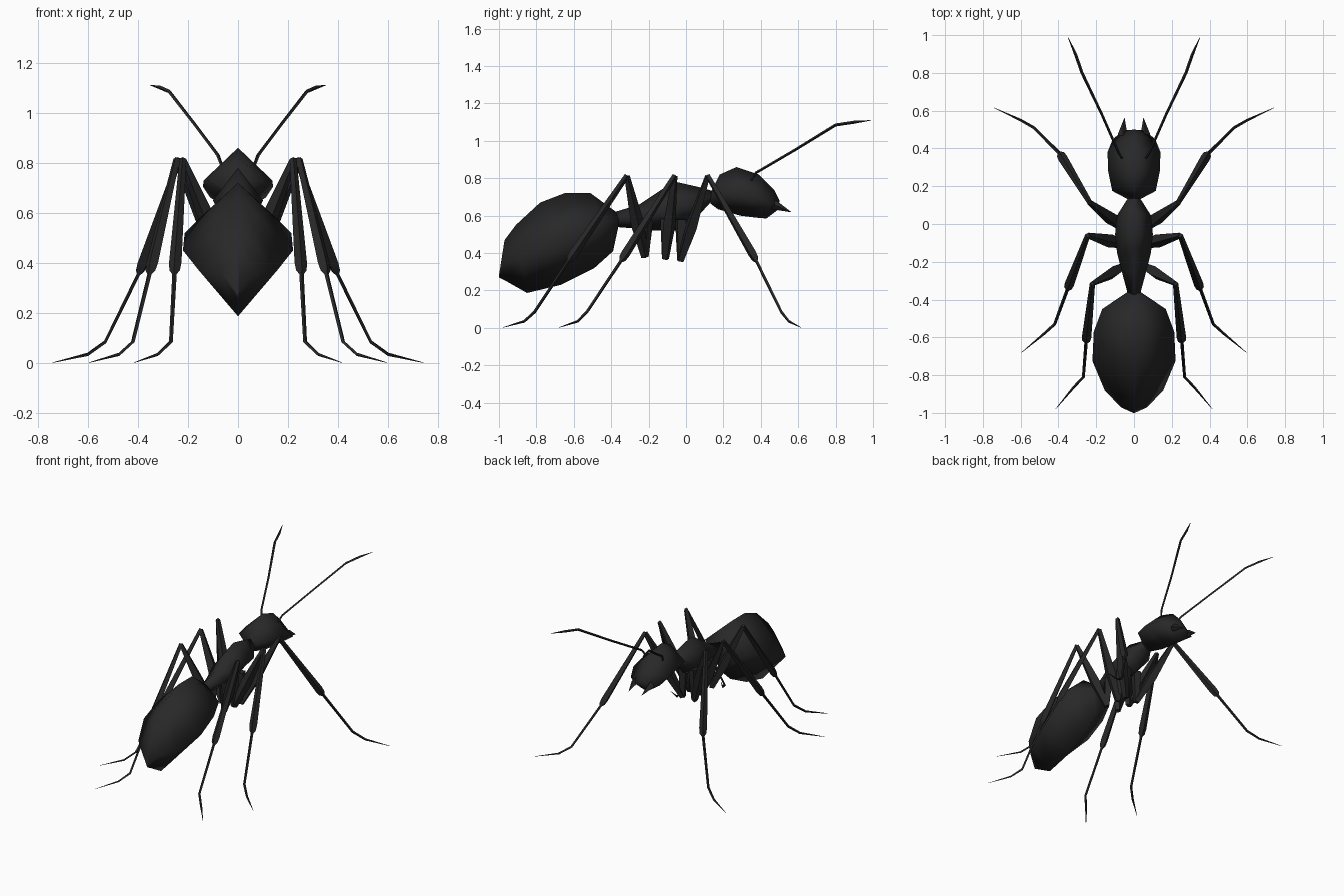
import bpy, bmesh, math
from mathutils import Vector

if "Cube" in bpy.data.objects:
    bpy.data.objects.remove(bpy.data.objects["Cube"])

black = bpy.data.materials.new("matte black")
black.diffuse_color = (0.021, 0.021, 0.021, 1)
black.use_nodes = True
black.node_tree.nodes["Principled BSDF"].inputs["Base Color"].default_value = black.diffuse_color


def skin(name, rings, angle, mirror=False):
    """Bridge four-cornered rings into a closed skin."""
    bm = bmesh.new()
    loops = [[bm.verts.new(p) for p in ring] for ring in rings]
    for a, b in zip(loops, loops[1:]):
        for i in range(4):
            j = (i + 1) % 4
            bm.faces.new((a[i], a[j], b[j], b[i]))
    bm.faces.new(loops[0])
    bm.faces.new(loops[-1])
    bmesh.ops.remove_doubles(bm, verts=bm.verts, dist=0.0002)
    bmesh.ops.recalc_face_normals(bm, faces=bm.faces)
    me = bpy.data.meshes.new(name)
    bm.to_mesh(me)
    bm.free()
    me.materials.append(black)
    ob = bpy.data.objects.new(name, me)
    bpy.context.collection.objects.link(ob)
    if mirror:
        ob.modifiers.new("Mirror", 'MIRROR').use_mirror_merge = False
    bpy.ops.object.select_all(action='DESELECT')
    ob.select_set(True)
    bpy.context.view_layer.objects.active = ob
    bpy.ops.object.shade_smooth_by_angle(angle=math.radians(angle))
    return ob


def body(name, sections):
    """Diamond sections: top (y, z), bottom (y, z), half width."""
    rings = []
    for ty, tz, by, bz, w in sections:
        my, mz = (ty + by) / 2, (tz + bz) / 2
        rings.append([(0, ty, tz), (w, my, mz), (0, by, bz), (-w, my, mz)])
    return skin(name, rings, 130)


def limb(name, points, ref):
    """Tapering square tube through (x, y, z, radius), mirrored in x."""
    pos = [Vector(p[:3]) for p in points]
    rings = []
    for i, p in enumerate(pos):
        t = Vector((0, 0, 0))
        if i > 0:
            t += (p - pos[i - 1]).normalized()
        if i < len(pos) - 1:
            t += (pos[i + 1] - p).normalized()
        if t.length < 0.6:  # sharp fold: cut level across the joint
            t = (pos[i + 1] - p)
        t.normalize()
        u = (ref - t * ref.dot(t)).normalized()
        v = t.cross(u)
        r = points[i][3]
        rings.append([p + u * r, p + v * r, p - u * r, p - v * r])
    return skin(name, rings, 50, True)


# Body
body("abdomen", [
    (-0.36, 0.61, -0.36, 0.55, 0.035),
    (-0.51, 0.72, -0.39, 0.41, 0.168),
    (-0.65, 0.72, -0.49, 0.32, 0.213),
    (-0.78, 0.67, -0.67, 0.23, 0.22),
    (-0.91, 0.55, -0.85, 0.187, 0.155),
    (-0.97, 0.47, -0.97, 0.255, 0.07),
    (-1.0, 0.28, -1.0, 0.27, 0.004)])
body("thorax", [
    (-0.38, 0.62, -0.38, 0.54, 0.03),
    (-0.25, 0.66, -0.25, 0.53, 0.065),
    (-0.13, 0.74, -0.17, 0.52, 0.09),
    (-0.05, 0.78, -0.06, 0.52, 0.1),
    (0.06, 0.755, 0.03, 0.56, 0.09),
    (0.15, 0.73, 0.13, 0.67, 0.03)])
body("head", [
    (0.13, 0.72, 0.13, 0.665, 0.03),
    (0.18, 0.82, 0.17, 0.635, 0.115),
    (0.27, 0.86, 0.29, 0.60, 0.137),
    (0.39, 0.82, 0.37, 0.59, 0.14),
    (0.47, 0.74, 0.43, 0.585, 0.112),
    (0.50, 0.68, 0.49, 0.63, 0.055)])

# Jaws and feelers
X = Vector((1, 0, 0))
limb("mandible", [(0.05, 0.43, 0.67, 0.028), (0.06, 0.48, 0.655, 0.024),
                  (0.05, 0.565, 0.618, 0.0)], X)
limb("antenna", [(0.065, 0.35, 0.79, 0.006), (0.08, 0.375, 0.83, 0.007),
                 (0.17, 0.58, 0.95, 0.007), (0.275, 0.80, 1.085, 0.008),
                 (0.31, 0.90, 1.10, 0.008), (0.35, 0.99, 1.11, 0.001)], X)

# Legs: hip, knee, shin end, ankle, toe joint, toe tip
legs = {
    "front_leg": [(0.045, -0.03, 0.36), (0.235, 0.115, 0.81), (0.39, 0.37, 0.37),
                  (0.53, 0.51, 0.085), (0.60, 0.55, 0.035), (0.74, 0.615, 0.002)],
    "middle_leg": [(0.045, -0.11, 0.37), (0.245, -0.06, 0.81), (0.35, -0.34, 0.37),
                   (0.42, -0.53, 0.085), (0.475, -0.58, 0.035), (0.595, -0.68, 0.002)],
    "hind_leg": [(0.045, -0.22, 0.38), (0.22, -0.315, 0.81), (0.253, -0.62, 0.37),
                 (0.268, -0.81, 0.085), (0.32, -0.865, 0.035), (0.415, -0.98, 0.002)],
}
for name, joints in legs.items():
    hip, knee, shin, ankle, toe, tip = [Vector(p) for p in joints]
    ref = Vector((0, 0, 1)).cross(shin - knee).normalized()
    mid = hip.lerp(knee, 0.4)
    limb(name + "_thigh", [(*hip, 0.02), (*mid, 0.036), (*knee, 0.015)], ref)
    # Coxa joining the hip to the chest
    root = Vector((0.04, hip.y * 0.95, 0.58))
    limb(name + "_coxa", [(*root, 0.035), (*hip, 0.02)], ref)
    near, end = knee.lerp(shin, 0.93), shin.lerp(ankle, 0.05)
    limb(name + "_shin", [(*(knee + Vector((0, 0, 0.005))), 0.014), (*near, 0.025),
                          (*shin, 0.021), (*end, 0.009), (*ankle, 0.008),
                          (*toe, 0.007), (*tip, 0.001)], ref)
